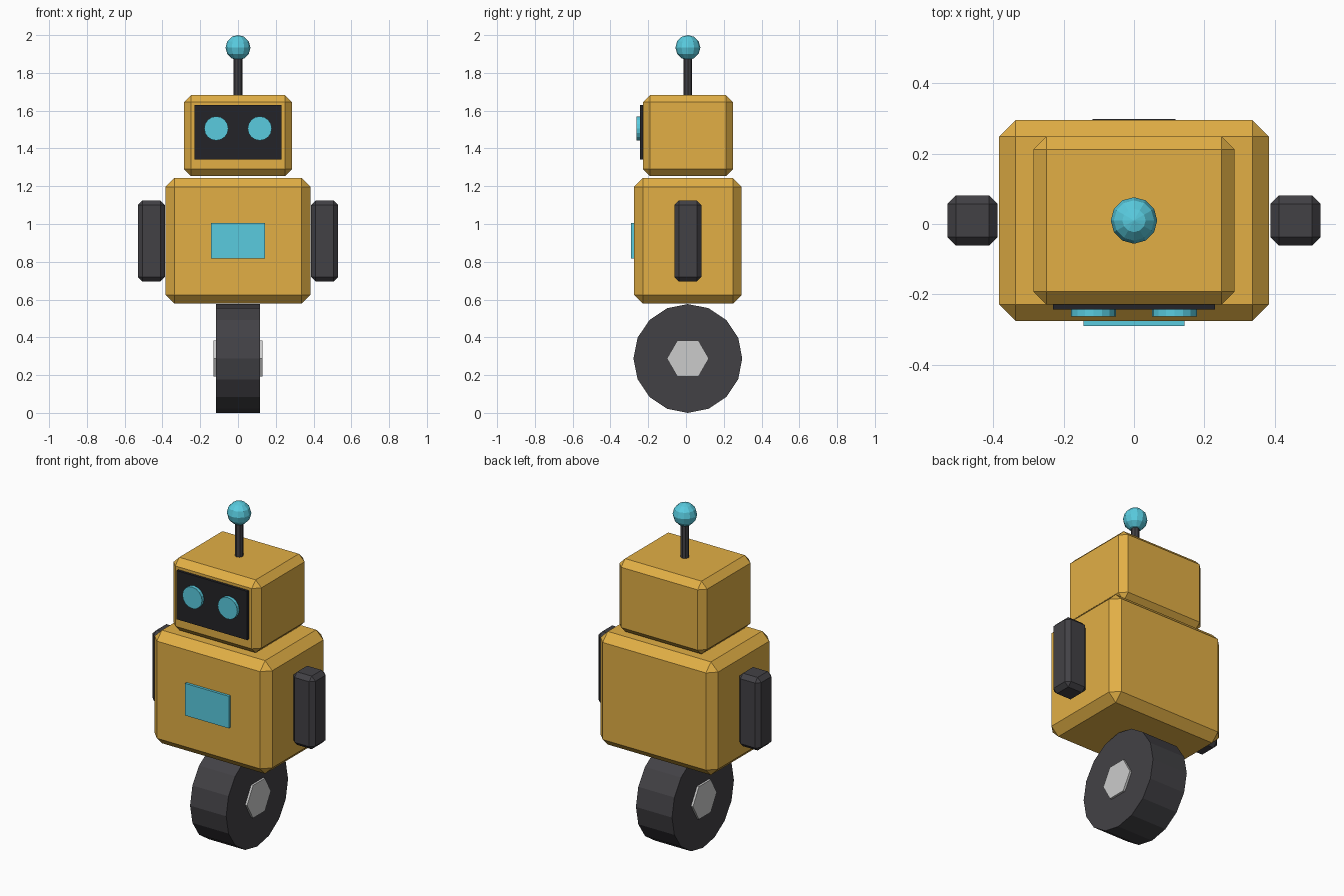
import bpy, math

if "Cube" in bpy.data.objects:
    bpy.data.objects.remove(bpy.data.objects["Cube"])

CY = 0.01  # depth centre of the main parts


def material(name, rgb):
    m = bpy.data.materials.new(name)
    m.diffuse_color = (*rgb, 1)
    m.use_nodes = True
    m.node_tree.nodes["Principled BSDF"].inputs["Base Color"].default_value = m.diffuse_color
    return m


amber = material("amber", (0.76, 0.43, 0.06))
dark = material("dark_grey", (0.055, 0.053, 0.06))
black = material("visor_black", (0.017, 0.017, 0.021))
cyan = material("cyan", (0.1, 0.6, 0.74))


def finish(name, mat):
    ob = bpy.context.object
    ob.name = name
    if mat:
        ob.data.materials.append(mat)
    return ob


def box(name, lo, hi, mat, chamfer=0):
    bpy.ops.mesh.primitive_cube_add(size=1, location=[(a + b) / 2 for a, b in zip(lo, hi)])
    ob = finish(name, mat)
    size = [b - a for a, b in zip(lo, hi)]
    for v in ob.data.vertices:
        v.co = [c * s for c, s in zip(v.co, size)]
    if chamfer:
        mod = ob.modifiers.new("chamfer", 'BEVEL')
        mod.width = chamfer
        mod.segments = 1
    return ob


def cylinder(name, loc, radius, depth, sides, mat, rot=(0, 0, 0)):
    bpy.ops.mesh.primitive_cylinder_add(vertices=sides, radius=radius, depth=depth,
                                        location=loc, rotation=rot)
    return finish(name, mat)


# Wheel with hexagonal hub
sideways = (0, math.pi / 2, 0)
cylinder("wheel", (0, CY, 0.288), 0.288, 0.235, 16, dark, sideways)
cylinder("wheel_hub", (0, CY, 0.288), 0.111, 0.26, 6, None, sideways)

# Torso and chest panel
box("torso", (-0.383, -0.275, 0.578), (0.383, 0.295, 1.244), amber, 0.047)
box("chest_panel", (-0.143, -0.29, 0.817), (0.143, -0.26, 1.006), cyan)

# Head and visor
box("head", (-0.286, -0.228, 1.253), (0.286, 0.248, 1.682), amber, 0.037)
box("visor", (-0.23, -0.243, 1.342), (0.23, -0.215, 1.629), black)

# Eyes and arms on both sides
for side, s in (("left", -1), ("right", 1)):
    cylinder(side + "_eye", (s * 0.115, -0.248, 1.506), 0.064, 0.028, 16, cyan,
             (math.pi / 2, 0, 0))
    x0, x1 = sorted((s * 0.387, s * 0.53))
    box(side + "_arm", (x0, CY - 0.071, 0.695), (x1, CY + 0.071, 1.125), dark, 0.024)

# Antenna
cylinder("antenna_rod", (0, CY, 1.785), 0.023, 0.22, 8, dark)
bpy.ops.mesh.primitive_uv_sphere_add(segments=12, ring_count=6, radius=0.066,
                                     location=(0, CY, 1.934))
finish("antenna_ball", cyan)
